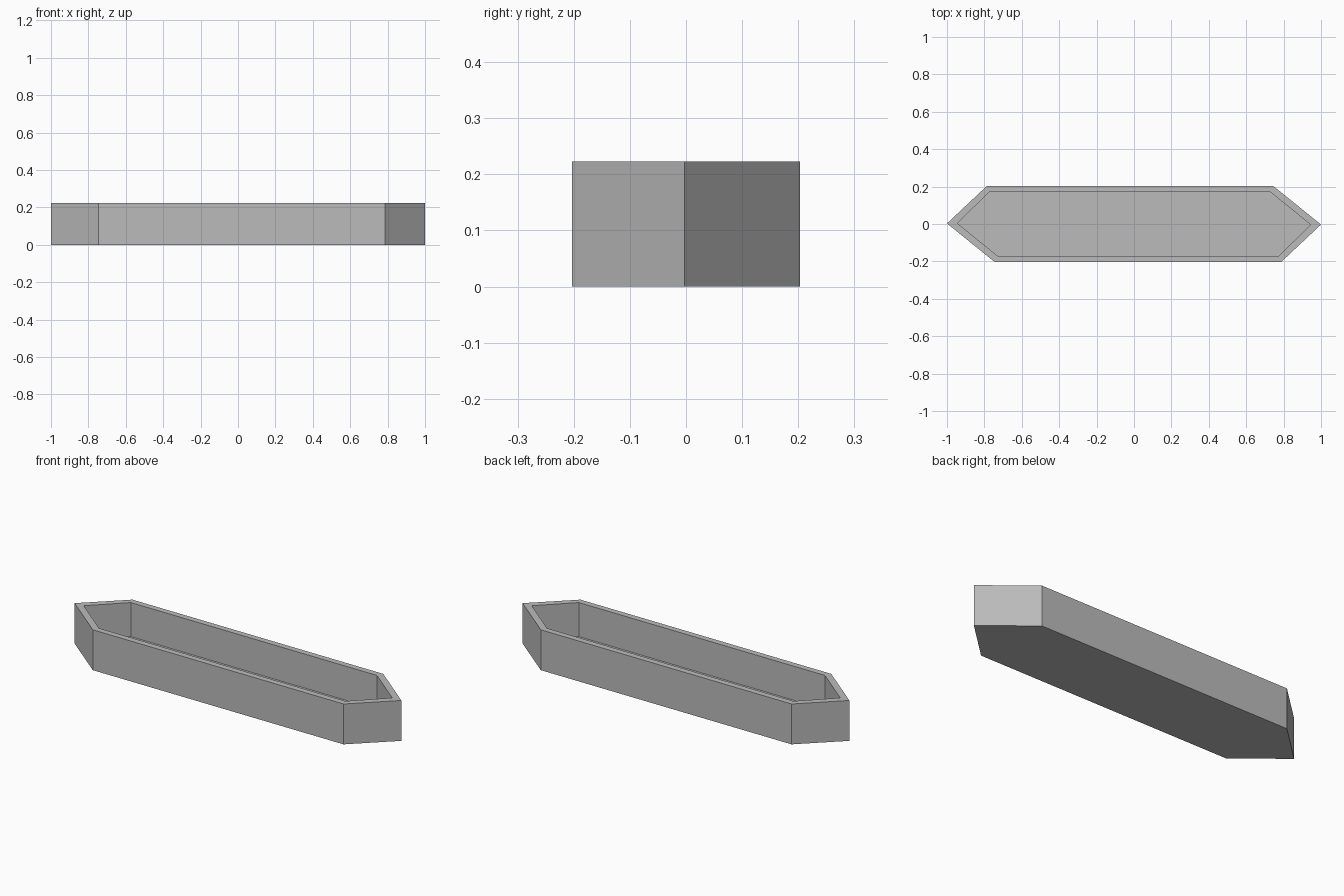
import bpy
import bmesh

cube = bpy.data.objects.get("Cube")
if cube:
    bpy.data.objects.remove(cube, do_unlink=True)

HEIGHT, FLOOR = 0.223, 0.035

grey = bpy.data.materials.new("plain grey")
grey.use_nodes = True
colour = (0.5, 0.5, 0.5, 1)
grey.diffuse_color = colour
grey.node_tree.nodes["Principled BSDF"].inputs["Base Color"].default_value = colour


def outline(half):
    """Complete a six-sided outline by turning half of it about the centre."""
    return half + [(-x, -y) for x, y in half]


# Outer and inner outlines, counter-clockwise from the left tip
outer = outline([(1, -0.003), (0.745, 0.203), (-0.787, 0.203)])
inner = outline([(0.945, -0.004), (0.73, 0.17), (-0.774, 0.17)])

bm = bmesh.new()


def ring(points, z):
    return [bm.verts.new((x, y, z)) for x, y in points]


# Rings running up the outside, over the rim and down the inside
rings = [ring(outer, 0), ring(outer, HEIGHT), ring(inner, HEIGHT), ring(inner, FLOOR)]
for low, high in zip(rings, rings[1:]):
    for i in range(len(low)):
        j = (i + 1) % len(low)
        bm.faces.new((low[i], low[j], high[j], high[i]))

# Underside and inner floor
bm.faces.new(rings[0][::-1])
bm.faces.new(rings[-1])
bmesh.ops.recalc_face_normals(bm, faces=bm.faces)

mesh = bpy.data.meshes.new("trough")
bm.to_mesh(mesh)
bm.free()
mesh.materials.append(grey)
trough = bpy.data.objects.new("trough", mesh)
bpy.context.collection.objects.link(trough)
